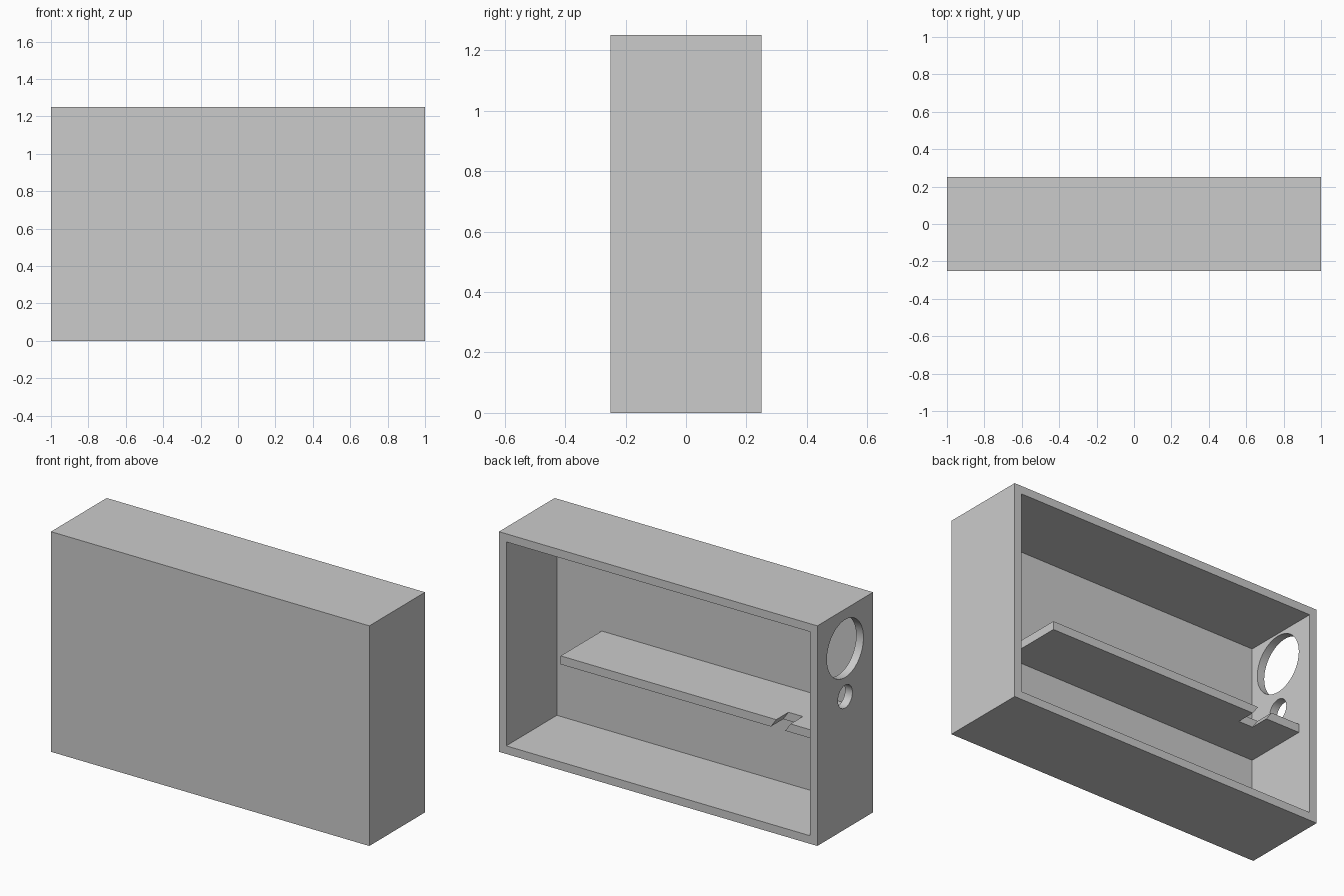
import bpy, bmesh, math
from mathutils import Matrix, Vector

old = bpy.data.objects.get("Cube")
if old:
    bpy.data.objects.remove(old, do_unlink=True)

WIDTH, DEPTH, HEIGHT, WALL = 2.0, 0.5, 1.25, 0.046

grey = bpy.data.materials.new("light_grey")
grey.use_nodes = True
grey.diffuse_color = (0.6, 0.6, 0.6, 1)
grey.node_tree.nodes["Principled BSDF"].inputs["Base Color"].default_value = (0.6, 0.6, 0.6, 1)


def add_object(name, bm):
    mesh = bpy.data.meshes.new(name)
    bm.to_mesh(mesh)
    bm.free()
    mesh.materials.append(grey)
    obj = bpy.data.objects.new(name, mesh)
    bpy.context.collection.objects.link(obj)
    return obj


def box(name, low, high, lean=0.0):
    """Box between two corners; lean shifts x per unit of height."""
    low, high = Vector(low), Vector(high)
    bm = bmesh.new()
    bmesh.ops.create_cube(bm, size=1)
    for v in bm.verts:
        v.co = Vector((v.co[i] * (high[i] - low[i]) for i in range(3)))
        v.co.x += lean * v.co.z
        v.co += (low + high) / 2
    return add_object(name, bm)


def side_cylinder(name, x, z, radius):
    bm = bmesh.new()
    turn = Matrix.Translation((x, 0, z)) @ Matrix.Rotation(math.pi / 2, 4, "Y")
    bmesh.ops.create_cone(bm, cap_ends=True, segments=64, radius1=radius,
                          radius2=radius, depth=WALL * 3, matrix=turn)
    return add_object(name, bm)


def cut(target, cutter):
    cutter.hide_render = True
    mod = target.modifiers.new("cut", "BOOLEAN")
    mod.operation = "DIFFERENCE"
    mod.solver = "EXACT"
    mod.object = cutter
    bpy.context.view_layer.objects.active = target
    bpy.ops.object.modifier_apply(modifier=mod.name)
    bpy.data.objects.remove(cutter, do_unlink=True)


# Case: a box open at the back
half_w, half_d = WIDTH / 2, DEPTH / 2
case = box("case", (-half_w, -half_d, 0), (half_w, half_d, HEIGHT))
cut(case, box("cavity", (WALL - half_w, WALL - half_d, WALL),
              (half_w - WALL, half_d + WALL, HEIGHT - WALL)))

# Large and small round holes through one side wall
for z, radius in ((1.026, 0.164), (0.753, 0.065)):
    cut(case, side_cylinder("hole", WALL / 2 - half_w, z, radius))

# Shelf fixed to the front panel and the holed side, with a leaning cable notch
shelf = box("shelf", (WALL - half_w, WALL - half_d, 0.552), (0.672, 0.165, 0.6))
cut(shelf, box("notch", (-0.755, 0.055, 0.5), (-0.665, 0.3, 0.65), lean=-0.7))
shelf.data.update()

# Smooth hole walls, sharp box edges
bpy.ops.object.select_all(action="DESELECT")
for obj in (case, shelf):
    obj.select_set(True)
bpy.context.view_layer.objects.active = case
bpy.ops.object.shade_smooth_by_angle(angle=math.radians(30))
